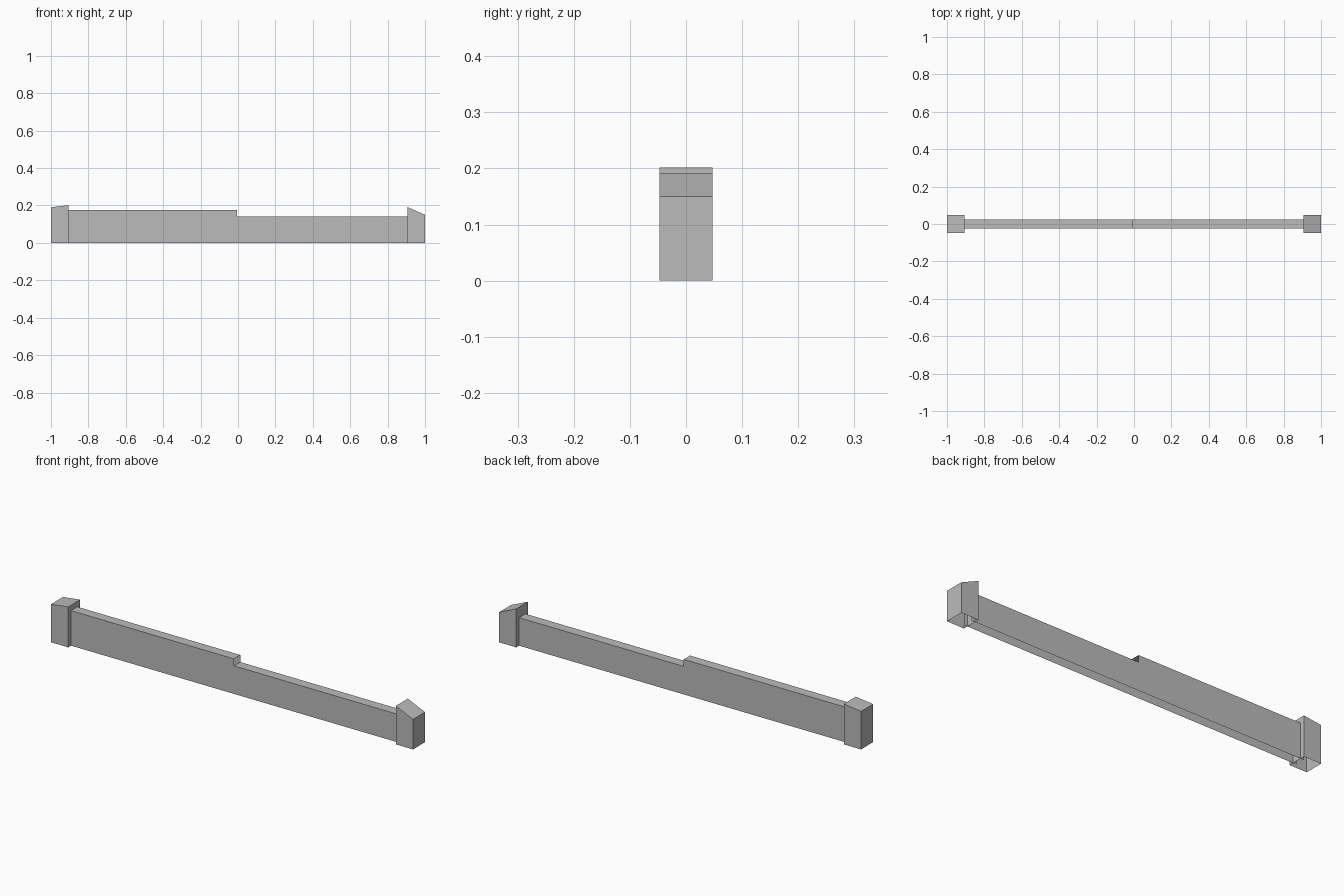
import bpy
import bmesh

cube = bpy.data.objects.get("Cube")
if cube:
    bpy.data.objects.remove(cube, do_unlink=True)

grey = bpy.data.materials.new("plain_grey")
grey.use_nodes = True
colour = (0.5, 0.5, 0.5, 1)
grey.diffuse_color = colour
grey.node_tree.nodes["Principled BSDF"].inputs["Base Color"].default_value = colour


def shell(name, profile, half_depth, open_sides):
    """Extrude an (x, z) profile along y, then remove the open sides."""
    bm = bmesh.new()
    front = [bm.verts.new((x, -half_depth, z)) for x, z in profile]
    back = [bm.verts.new((x, half_depth, z)) for x, z in profile]
    bm.faces.new(front)
    bm.faces.new(back[::-1])
    count = len(profile)
    sides = []
    for i in range(count):
        j = (i + 1) % count
        sides.append(bm.faces.new((front[j], front[i], back[i], back[j])))
    bmesh.ops.recalc_face_normals(bm, faces=bm.faces[:])
    bmesh.ops.delete(bm, geom=[sides[i] for i in open_sides], context="FACES_ONLY")
    mesh = bpy.data.meshes.new(name)
    bm.to_mesh(mesh)
    bm.free()
    mesh.materials.append(grey)
    obj = bpy.data.objects.new(name, mesh)
    bpy.context.collection.objects.link(obj)
    return obj


# Long stepped wall: open underneath, at its buried ends and at the step
end, step, low, high = 0.925, -0.005, 0.14, 0.175
shell("stepped_wall",
      [(-end, 0), (end, 0), (end, low), (step, low), (step, high), (-end, high)],
      0.025, open_sides=(0, 1, 3, 5))

# End posts with slanted tops, open underneath
inner = 0.905
for name, side, outer_top, inner_top in (("right_post", -1, 0.19, 0.202),
                                         ("left_post", 1, 0.15, 0.192)):
    shell(name,
          [(side * inner, 0), (side, 0), (side, outer_top), (side * inner, inner_top)],
          0.0475, open_sides=(0,))
